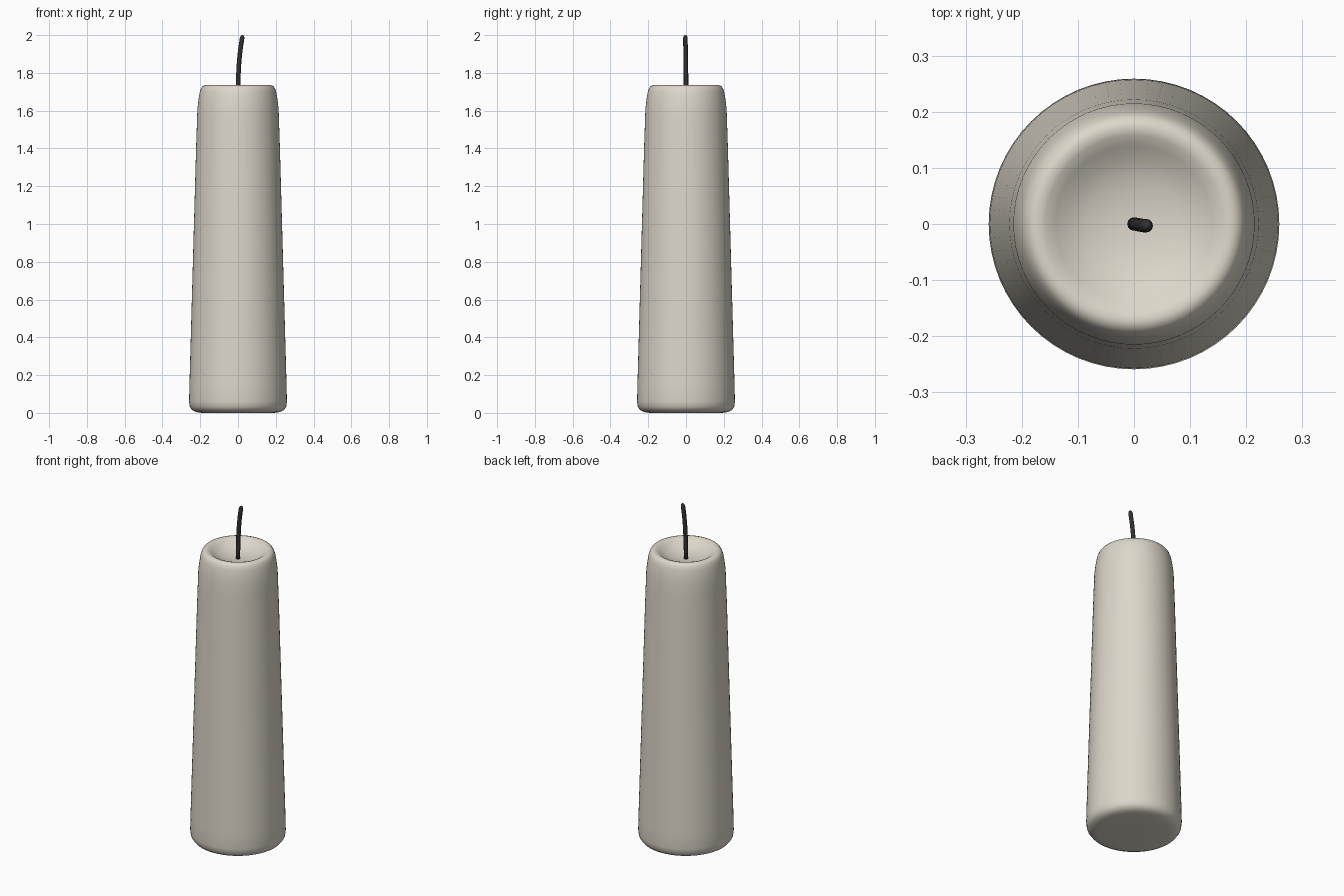
import bpy, bmesh, math
from mathutils import Vector

if "Cube" in bpy.data.objects:
    bpy.data.objects.remove(bpy.data.objects["Cube"])


def material(name, color):
    m = bpy.data.materials.new(name)
    m.diffuse_color = color
    m.use_nodes = True
    m.node_tree.nodes["Principled BSDF"].inputs["Base Color"].default_value = m.diffuse_color
    return m


def finish(name, bm, mat):
    bmesh.ops.recalc_face_normals(bm, faces=bm.faces)
    mesh = bpy.data.meshes.new(name)
    bm.to_mesh(mesh)
    bm.free()
    mesh.materials.append(mat)
    for p in mesh.polygons:
        p.use_smooth = True
    obj = bpy.data.objects.new(name, mesh)
    bpy.context.collection.objects.link(obj)
    return obj


def skin_rings(bm, rings):
    # bridge consecutive vertex rings and cap both ends
    n = len(rings[0])
    for a, b in zip(rings, rings[1:]):
        for i in range(n):
            j = (i + 1) % n
            bm.faces.new((a[i], a[j], b[j], b[i]))
    bm.faces.new(rings[0][::-1])
    bm.faces.new(rings[-1])


def lathe(name, profile, sides, mat):
    bm = bmesh.new()
    rings = [[bm.verts.new((r * math.cos(math.tau * i / sides),
                            r * math.sin(math.tau * i / sides), z))
              for i in range(sides)] for r, z in profile]
    skin_rings(bm, rings)
    return finish(name, bm, mat)


def tube(name, path, sides, mat):
    # path entries: centre x, y, z and radius
    bm = bmesh.new()
    pts = [Vector(p[:3]) for p in path]
    rings = []
    for k, p in enumerate(path):
        t = (pts[min(k + 1, len(pts) - 1)] - pts[max(k - 1, 0)]).normalized()
        u = Vector((0, 1, 0)).cross(t).normalized()
        v = t.cross(u)
        rings.append([bm.verts.new(pts[k] + p[3] * (u * math.cos(math.tau * i / sides)
                                                    + v * math.sin(math.tau * i / sides)))
                      for i in range(sides)])
    skin_rings(bm, rings)
    return finish(name, bm, mat)


wax = material("wax", (0.72, 0.68, 0.59, 1))
char = material("charred_wick", (0.03, 0.03, 0.03, 1))

# tapered wax body with rounded foot, soft shoulder and melted hollow on top
lathe("candle_body", [
    (0.10, 0.0), (0.19, 0.0), (0.22, 0.004), (0.242, 0.014), (0.255, 0.032), (0.259, 0.06),
    (0.257, 0.15), (0.250, 0.40), (0.243, 0.65), (0.236, 0.90), (0.229, 1.15), (0.222, 1.40),
    (0.217, 1.55), (0.215, 1.61), (0.209, 1.66), (0.202, 1.70), (0.195, 1.72), (0.186, 1.731),
    (0.173, 1.735), (0.158, 1.731), (0.140, 1.719), (0.115, 1.702), (0.085, 1.690),
    (0.050, 1.682), (0.015, 1.679)], 64, wax)

# thin, gently leaning wick with a rounded tip
tube("wick", [
    (0.0, 0.0, 1.64, 0.012), (0.0, 0.0, 1.72, 0.012), (0.002, 0.0, 1.79, 0.012),
    (0.006, -0.001, 1.86, 0.012), (0.012, -0.002, 1.92, 0.012), (0.018, -0.003, 1.96, 0.012),
    (0.022, -0.003, 1.985, 0.012), (0.024, -0.003, 1.995, 0.009), (0.025, -0.003, 2.0, 0.003)],
    12, char)
